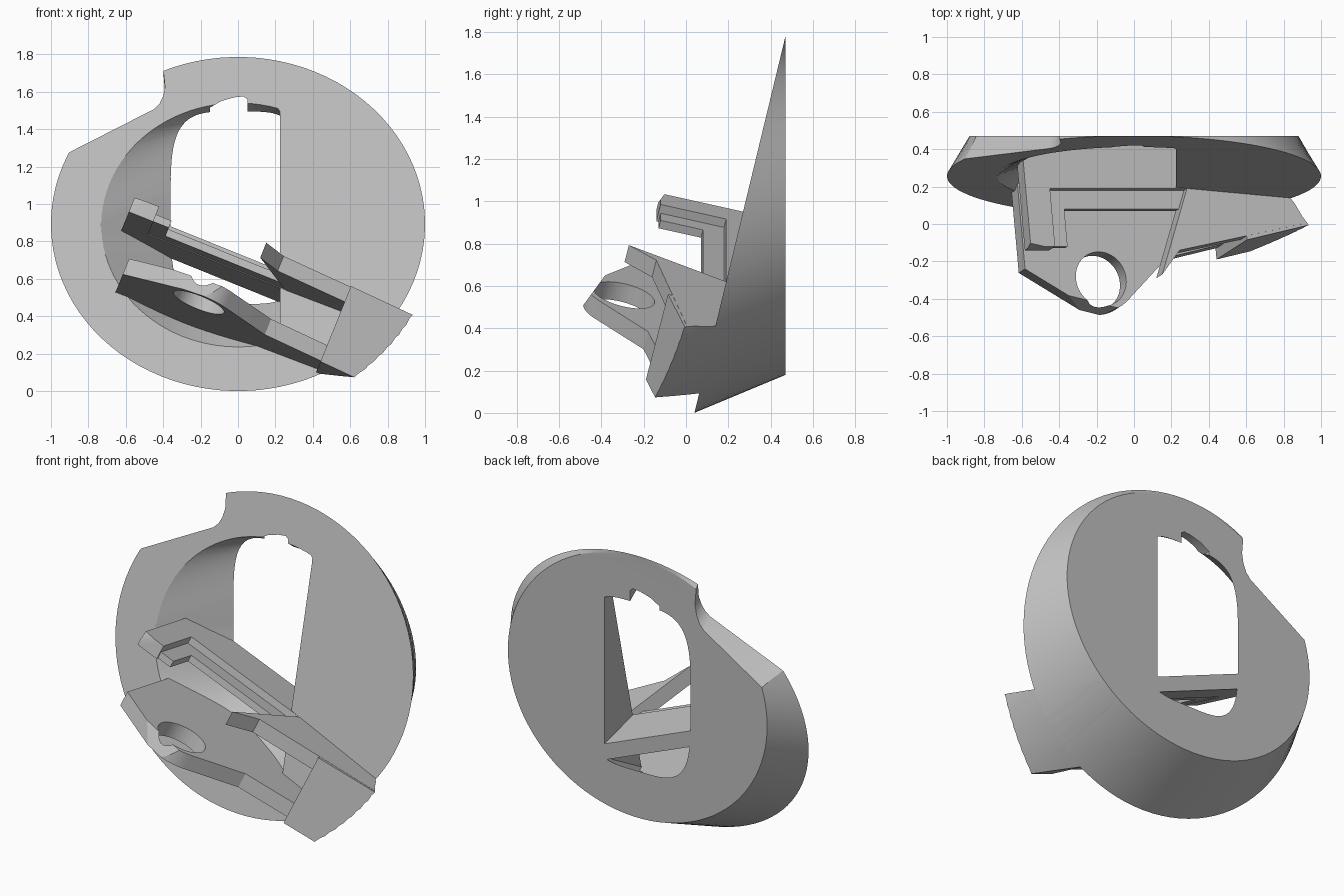
import bpy, bmesh
from math import sin, cos, pi, radians

if "Cube" in bpy.data.objects:
    bpy.data.objects.remove(bpy.data.objects["Cube"], do_unlink=True)

gray = bpy.data.materials.new("plain_gray")
gray.use_nodes = True
gray.diffuse_color = (0.52, 0.52, 0.52, 1)
gray.node_tree.nodes["Principled BSDF"].inputs["Base Color"].default_value = (0.52, 0.52, 0.52, 1)

BACK = 0.47                 # flat rear plane
LEAN = 0.2416               # lean of the front plane
TILT = radians(22)          # sideways slope of the brackets


def front_y(z):
    return 0.04 + LEAN * z


def loft(name, ring_a, ring_b):
    """Closed solid between two rings with matching points."""
    bm = bmesh.new()
    a = [bm.verts.new(p) for p in ring_a]
    b = [bm.verts.new(p) for p in ring_b]
    n = len(a)
    bm.faces.new(a)
    bm.faces.new(b)
    for i in range(n):
        j = (i + 1) % n
        bm.faces.new((a[i], a[j], b[j], b[i]))
    bmesh.ops.recalc_face_normals(bm, faces=bm.faces)
    mesh = bpy.data.meshes.new(name)
    bm.to_mesh(mesh)
    bm.free()
    ob = bpy.data.objects.new(name, mesh)
    bpy.context.collection.objects.link(ob)
    mesh.materials.append(gray)
    return ob


def select_only(ob):
    bpy.ops.object.select_all(action='DESELECT')
    ob.select_set(True)
    bpy.context.view_layer.objects.active = ob


def combine(ob, tool, operation, keep=False):
    mod = ob.modifiers.new("cut", 'BOOLEAN')
    mod.object, mod.operation, mod.solver = tool, operation, 'EXACT'
    select_only(ob)
    bpy.ops.object.modifier_apply(modifier=mod.name)
    if not keep:
        bpy.data.objects.remove(tool, do_unlink=True)


def mix(a, b, t):
    return [tuple(p + (q - p) * t for p, q in zip(v, w)) for v, w in zip(a, b)]


def ellipse(cz, rx, rz, y=None, count=96, power=1.0):
    """Ellipse facing the front; without y it lies in the leaning plane."""
    pts = []
    for i in range(count):
        c, s = cos(2 * pi * (i + 0.5) / count), sin(2 * pi * (i + 0.5) / count)
        x = rx * abs(c) ** power * (1 if c > 0 else -1)
        z = cz + rz * abs(s) ** power * (1 if s > 0 else -1)
        pts.append((x, front_y(z) if y is None else y, z))
    return pts


def place(u, y, w, ref):
    """Bracket frame: u along the slope, y to the rear, w across the plate."""
    h = w - 0.24 * y
    return (u * cos(TILT) + h * sin(TILT), y + 0.24 * (w - ref), h * cos(TILT) - u * sin(TILT))


def plate(name, outline, low, high):
    return loft(name, [place(u, y, low, high) for u, y in outline],
                [place(u, y, high, high) for u, y in outline])


# Wedge-shaped disc, tapering to the rear
rim = ellipse(0.893, 1.0, 0.893)
rear = ellipse(0.976, 0.88, 0.797, BACK)
disc = loft("disc_body", rim, rear)
envelope = loft("envelope", mix(rim, rear, -3), rear)

# Bowl opening, cut off by a flat wall on its left
WALL = 0.225
bowl_front = ellipse(0.888, 0.73, 0.652)
bowl_rear = ellipse(0.98, 0.36, 0.515, BACK, power=0.5)
ends = [[(min(x, WALL), y, z) for x, y, z in mix(bowl_front, bowl_rear, t)] for t in (-0.12, 1.06)]
combine(disc, loft("bowl_cutter", *ends), 'DIFFERENCE')

# Small slot in the top of the opening
slot = [(-0.15, 1.3), (0.05, 1.3), (0.05, 1.56), (0.03, 1.575), (-0.02, 1.57), (-0.09, 1.55), (-0.15, 1.515)]
combine(disc, loft("slot_cutter", [(x, 0.1, z) for x, z in slot],
                   [(x, 0.7, z) for x, z in slot]), 'DIFFERENCE')

# Notch in the upper rim, falling away to the rear
notch = [(-1.3, 1.08), (-0.91, 1.27), (-0.45, 1.555), (-0.42, 1.59), (-0.4, 1.64),
         (-0.39, 1.7), (-0.4, 1.82), (-0.4, 2.3), (-1.3, 2.3)]
combine(disc, loft("notch_cutter", *[[(x, y, z - 0.9 * (y - 0.35)) for x, z in notch]
                                     for y in (0.1, 0.7)]), 'DIFFERENCE')

# Upper bracket: stepped angle plate with a pointed wing
upper = plate("upper_bracket",
              [(-0.9, -0.12), (-0.76, -0.12), (-0.76, 0.19), (0.03, 0.19), (-0.157, -0.27),
               (-0.044, -0.14), (0.9, 0.044), (0.9, 0.6), (-0.9, 0.6)], 0.641, 0.727)
step = plate("upper_bracket_step",
             [(-0.895, -0.12), (-0.67, -0.12), (-0.67, 0.08), (0.05, 0.08), (0.05, 0.6), (-0.895, 0.6)],
             0.642, 0.682)

# Lower bracket with a round tab
HOLE_U, HOLE_Y = -0.372, -0.255
arc = [(HOLE_U + 0.21 * cos(radians(a)), HOLE_Y + 0.21 * sin(radians(a))) for a in range(-118, -45, 6)]
lower = plate("lower_bracket",
              [(-0.805, -0.24)] + arc + [(0.02, -0.18), (0.9, 0.015), (0.9, 0.6), (-0.805, 0.6)],
              0.29, 0.38)
circle = [(HOLE_U + 0.145 * cos(2 * pi * i / 48), HOLE_Y + 0.145 * sin(2 * pi * i / 48)) for i in range(48)]
combine(lower, plate("tab_hole_cutter", circle, 0.1, 0.55), 'DIFFERENCE')

# Solid block joining both brackets at the rim
block = plate("joining_block", [(0.35, -0.085), (0.9, 0.035), (0.9, 0.6), (0.35, 0.6)], 0.291, 0.726)

# Trim every bracket part to the tapered outline
for part in (upper, step, lower, block):
    combine(part, envelope, 'INTERSECT', keep=True)
bpy.data.objects.remove(envelope, do_unlink=True)

for part in (disc, upper, step, lower, block):
    select_only(part)
    bpy.ops.object.shade_smooth_by_angle(angle=radians(25))
